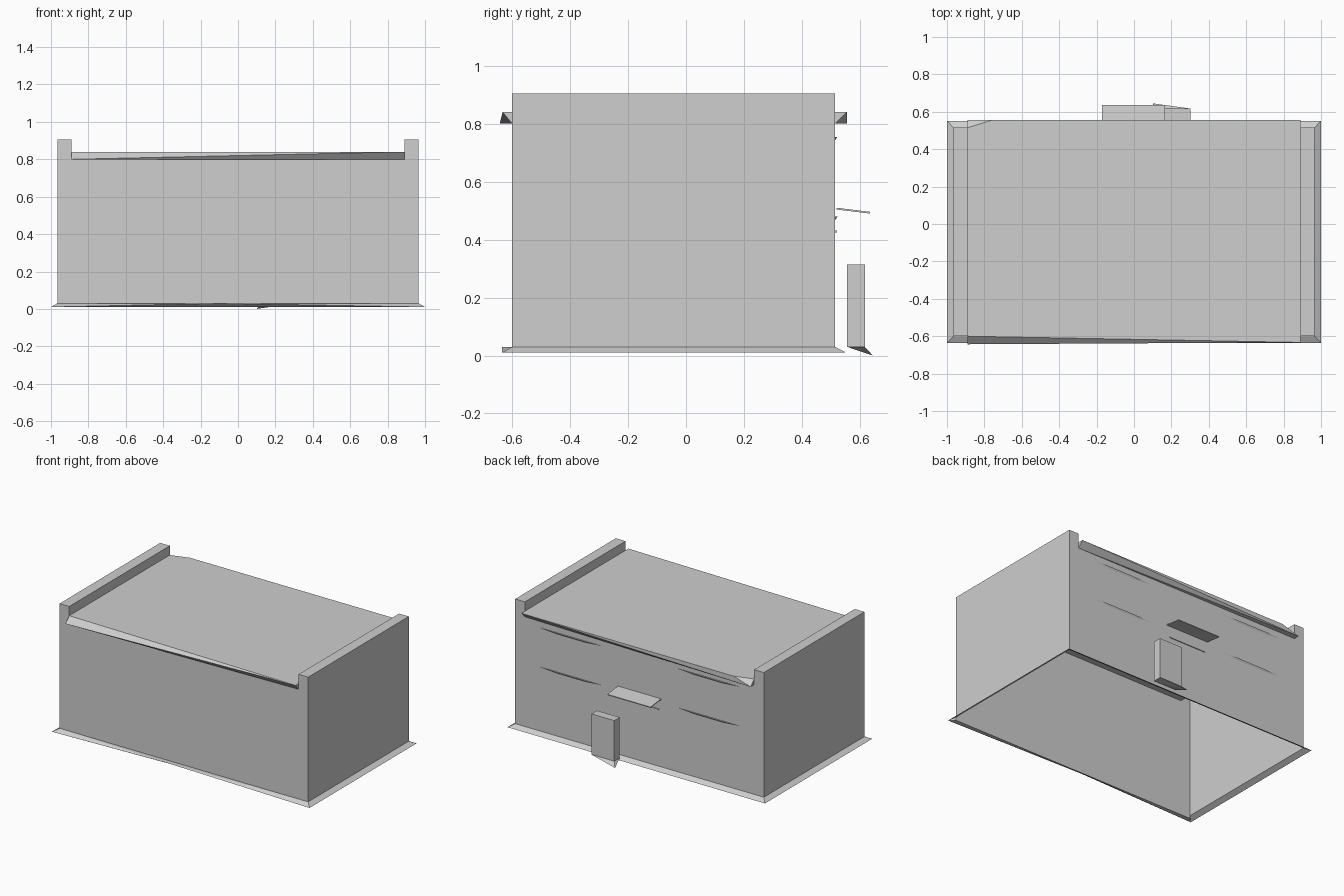
import bpy, bmesh

default = bpy.data.objects.get("Cube")
if default:
    bpy.data.objects.remove(default, do_unlink=True)

GREY = (0.62, 0.62, 0.62, 1)
grey = bpy.data.materials.new("plain_grey")
grey.use_nodes = True
grey.diffuse_color = GREY
grey.node_tree.nodes["Principled BSDF"].inputs["Base Color"].default_value = GREY


def finish(name, bm):
    bmesh.ops.recalc_face_normals(bm, faces=bm.faces)
    mesh = bpy.data.meshes.new(name)
    bm.to_mesh(mesh)
    bm.free()
    mesh.materials.append(grey)
    obj = bpy.data.objects.new(name, mesh)
    bpy.context.collection.objects.link(obj)
    return obj


def hull(name, points):
    """Solid wrapped tightly around a few corner points."""
    bm = bmesh.new()
    for p in points:
        bm.verts.new(p)
    bmesh.ops.convex_hull(bm, input=bm.verts)
    return finish(name, bm)


def box(name, xs, ys, zs):
    return hull(name, [(x, y, z) for x in xs for y in ys for z in zs])


WALL, INNER = 0.965, 0.89        # outer wall and inner parapet half widths
FRONT, BACK = -0.60, 0.515       # wall planes
BASE, EAVE, ROOF, TOP = 0.03, 0.80, 0.84, 0.905

# Building shell: roof and parapet section swept front to back, open below
half = [(WALL, BASE), (WALL, TOP), (INNER, TOP), (INNER, ROOF)]
section = half + [(-x, z) for x, z in reversed(half)]
bm = bmesh.new()
front = [bm.verts.new((x, FRONT, z)) for x, z in section]
back = [bm.verts.new((x, BACK, z)) for x, z in section]
bm.faces.new(front)
bm.faces.new(back[::-1])
for i in range(len(section) - 1):
    bm.faces.new((front[i], back[i], back[i + 1], front[i + 1]))
finish("building_shell", bm)

# Twisted front cornice
hull("front_cornice",
     [(x, FRONT, z) for x in (-INNER, INNER) for z in (EAVE, ROOF)]
     + [(-INNER, -0.643, EAVE), (INNER, -0.633, ROOF)])

# Back cornice with a clipped corner
hull("back_cornice",
     [(x, BACK, z) for x in (-INNER, INNER) for z in (EAVE, ROOF)]
     + [(INNER, 0.555, ROOF), (-0.76, 0.555, ROOF), (-INNER, 0.555, EAVE)])

# Flared skirt along the sides and back
bm = bmesh.new()
corners = [(-1, FRONT, -0.635), (-1, BACK, 0.552), (1, BACK, 0.552), (1, FRONT, -0.635)]
upper = [bm.verts.new((s * WALL, y, BASE)) for s, y, _ in corners]
lower = [bm.verts.new((s, y, 0.01)) for s, _, y in corners]
for i in range(3):
    bm.faces.new((upper[i], upper[i + 1], lower[i + 1], lower[i]))
finish("side_and_back_skirt", bm)

# Front skirt, twisting up to a flat lip near the middle
for side, s in (("right", -1), ("left", 1)):
    hull(f"front_skirt_{side}",
         [(s * WALL, FRONT, BASE), (s, -0.635, 0.01), (s * WALL, FRONT, 0.01),
          (-0.1, -0.635, BASE), (-0.1, FRONT, BASE), (-0.1, FRONT, 0.01)])

# Back porch block with a pointed foot
porch_x, porch_y = (0.125, 0.302), (0.556, 0.617)
box("porch_block", porch_x, porch_y, (BASE, 0.315))
hull("porch_foot", [(x, y, BASE) for x in porch_x for y in porch_y] + [(0.1, 0.645, 0)])

# Tilted awning on the back wall
hull("awning", [(x, y, z + t) for x in (-0.17, 0.165)
                for y, z in ((0.52, 0.504), (0.635, 0.49)) for t in (0, 0.006)])

# Thin ledges on the back wall
for side, s in (("right", -1), ("left", 1)):
    for level, z in (("upper", 0.755), ("lower", 0.48)):
        hull(f"{level}_ledge_{side}",
             [(s * 0.29, BACK, z), (s * 0.78, BACK, z)]
             + [(s * x, BACK + d, z - t) for x in (0.42, 0.65)
                for d, t in ((0.008, 0), (0, 0.012))])
box("middle_ledge", (-0.15, 0.14), (BACK, BACK + 0.006), (0.425, 0.432))
